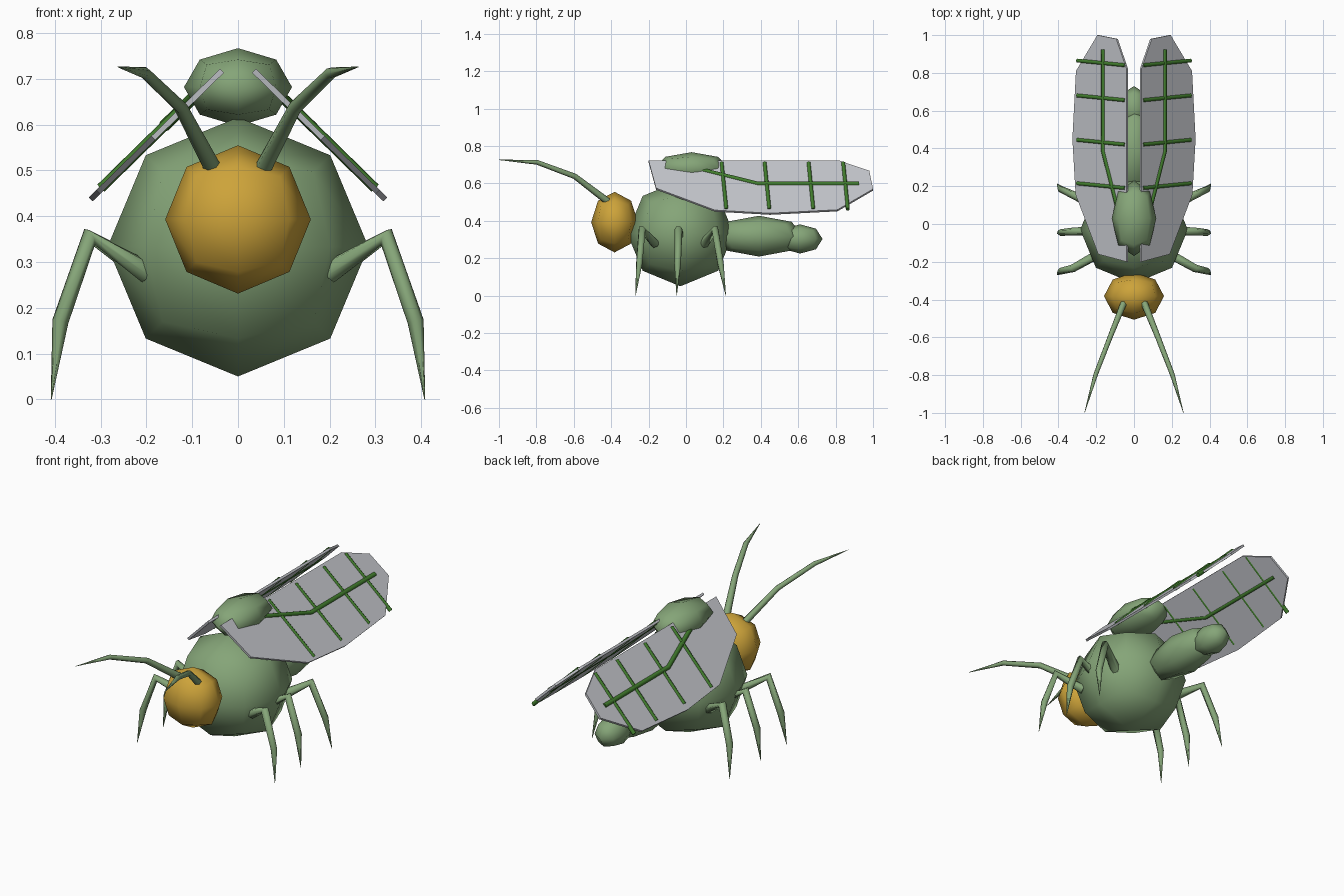
import bpy, bmesh
from mathutils import Vector

if "Cube" in bpy.data.objects:
    bpy.data.objects.remove(bpy.data.objects["Cube"])


def material(name, rgb):
    m = bpy.data.materials.new(name)
    m.diffuse_color = (*rgb, 1)
    m.use_nodes = True
    m.node_tree.nodes["Principled BSDF"].inputs["Base Color"].default_value = m.diffuse_color
    return m


GREEN = material("body green", (0.235, 0.376, 0.188))
AMBER = material("head amber", (0.61, 0.367, 0.042))
GREY = material("wing grey", (0.55, 0.565, 0.60))
VEIN = material("vein green", (0.053, 0.205, 0.026))


def add_mesh(name, bm, mat, smooth):
    bmesh.ops.recalc_face_normals(bm, faces=bm.faces)
    for f in bm.faces:
        f.smooth = smooth
    me = bpy.data.meshes.new(name)
    bm.to_mesh(me)
    bm.free()
    me.materials.append(mat)
    ob = bpy.data.objects.new(name, me)
    bpy.context.collection.objects.link(ob)
    return ob


def blob(name, center, radii, mat):
    """Cube subdivided once and rounded into an ellipsoid."""
    bm = bmesh.new()
    bmesh.ops.create_cube(bm, size=2)
    bmesh.ops.subdivide_edges(bm, edges=bm.edges[:], cuts=1, use_grid_fill=True)
    for v in bm.verts:
        n = v.co.normalized()
        v.co = Vector(center) + Vector([a * r for a, r in zip(n, radii)])
    return add_mesh(name, bm, mat, True)


def tube(name, points, radii, mat, sides=6):
    """Tapered tube swept through points."""
    pts = [Vector(p) for p in points]
    bm = bmesh.new()
    rings = []
    last = len(pts) - 1
    for i, (p, r) in enumerate(zip(pts, radii)):
        t = (pts[min(i + 1, last)] - pts[max(i - 1, 0)]).normalized()
        if i == 0:
            u = t.orthogonal().normalized()
        else:
            u = (u - t * u.dot(t)).normalized()
        ring = bmesh.ops.create_circle(bm, segments=sides, radius=r)["verts"]
        w = t.cross(u)
        for v in ring:
            v.co = p + u * v.co.x + w * v.co.y
        rings.append(ring)
    for a, b in zip(rings, rings[1:]):
        for k in range(sides):
            j = (k + 1) % sides
            bm.faces.new((a[k], a[j], b[j], b[k]))
    bm.faces.new(rings[0])
    bm.faces.new(rings[-1])
    ob = add_mesh(name, bm, mat, True)
    for f in ob.data.polygons[-2:]:
        f.use_smooth = False
    return ob


# Body masses
blob("thorax", (0, -0.03, 0.333), (0.285, 0.285, 0.283), GREEN)
blob("head", (0, -0.382, 0.393), (0.159, 0.125, 0.162), AMBER)
blob("back_hump", (0, 0.03, 0.682), (0.118, 0.2, 0.085), GREEN)
blob("abdomen", (0, 0.39, 0.318), (0.107, 0.245, 0.109), GREEN)
blob("tail_tip", (0, 0.61, 0.303), (0.078, 0.12, 0.078), GREEN)


def wing_point(x, y, s, lift=0):
    """Point on the sloping wing plane, lifted along its normal."""
    return (s * (x + 0.7 * lift), y, 0.752 - 0.98 * x + 0.714 * lift)


OUTLINE = [(0.035, -0.2), (0.185, -0.16), (0.305, 0.155), (0.322, 0.45),
           (0.303, 0.81), (0.19, 1.0), (0.09, 0.98), (0.035, 0.82)]
LEGS = {"front": (-0.165, -0.235, -0.25, -0.27),
        "middle": (-0.035, -0.04, -0.045, -0.05),
        "rear": (0.095, 0.155, 0.185, 0.213)}

for s, side in ((1, "right"), (-1, "left")):
    # Wing plate
    bm = bmesh.new()
    layers = [[bm.verts.new(wing_point(x, y, s, h)) for x, y in OUTLINE]
              for h in (-0.006, 0.006)]
    for layer in layers:
        bm.faces.new(layer)
    for k in range(len(OUTLINE)):
        j = (k + 1) % len(OUTLINE)
        bm.faces.new((layers[0][k], layers[0][j], layers[1][j], layers[1][k]))
    add_mesh(side + "_wing", bm, GREY, False)

    # Wing veins
    main = [(0.075, 0.05), (0.16, 0.385), (0.16, 0.925)]
    tube(side + "_main_vein", [wing_point(x, y, s, 0.002) for x, y in main],
         [0.013] * 3, VEIN)
    for i, y in enumerate((0.19, 0.42, 0.655, 0.84)):
        ends = (wing_point(0.045, y, s, 0.002), wing_point(0.298, y + 0.025, s, 0.002))
        tube(f"{side}_cross_vein_{i + 1}", ends, [0.011] * 2, VEIN)

    # Antenna
    tube(side + "_antenna",
         [(s * 0.055, -0.42, 0.505), (s * 0.125, -0.595, 0.638),
          (s * 0.203, -0.797, 0.713), (s * 0.262, -1.0, 0.726)],
         [0.019, 0.015, 0.013, 0.001], GREEN)

    # Legs: hip, knee, shin, foot
    for name, ys in LEGS.items():
        xz = ((0.2, 0.278), (0.324, 0.355), (0.388, 0.17), (0.408, 0.0))
        tube(f"{side}_{name}_leg", [(s * x, y, z) for (x, z), y in zip(xz, ys)],
             [0.026, 0.021, 0.018, 0.001], GREEN)
